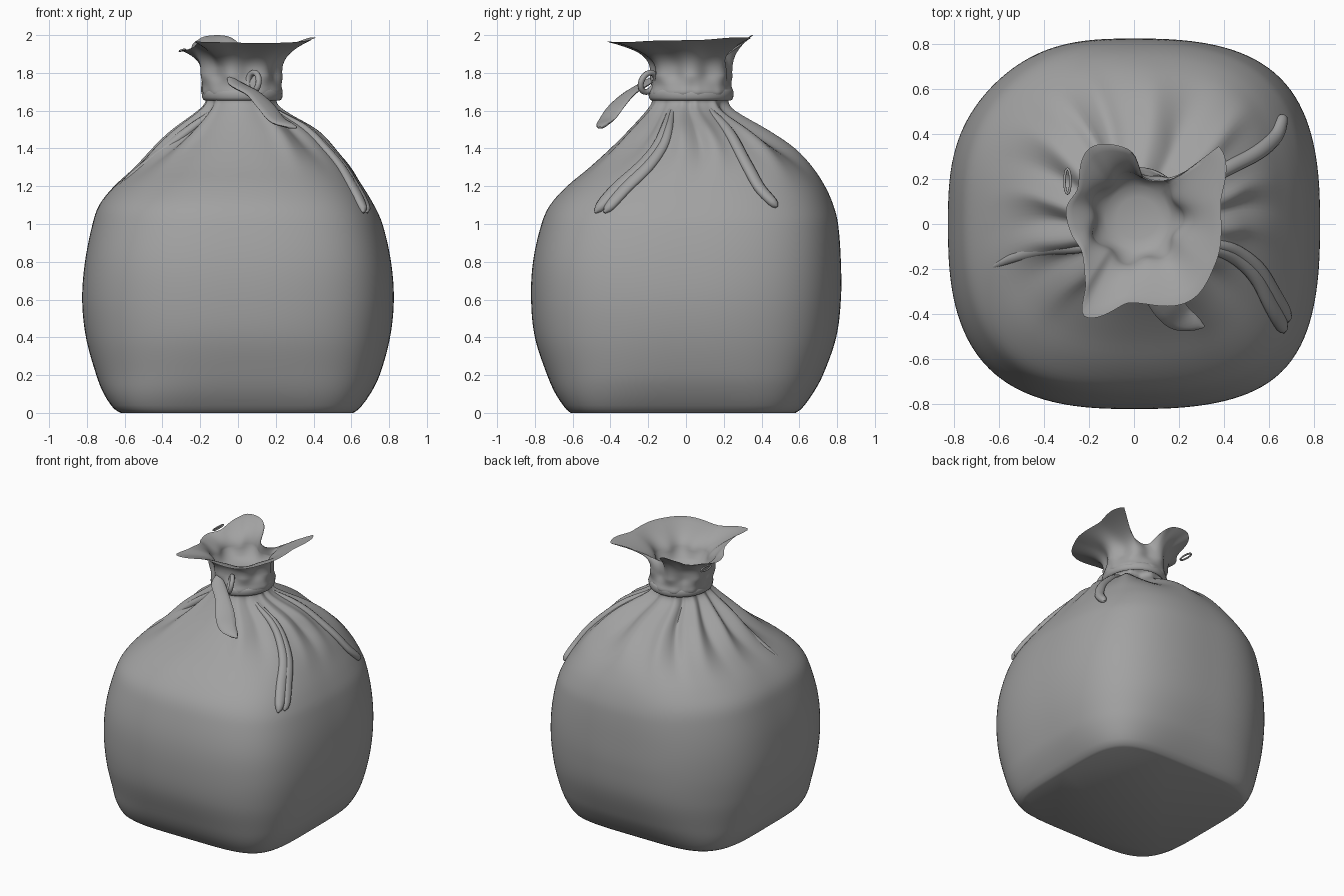
import bpy, bmesh, math
from mathutils import Vector

if "Cube" in bpy.data.objects:
    bpy.data.objects.remove(bpy.data.objects["Cube"])

N = 160  # points around the sack

# Dark grey cloth
CLOTH = bpy.data.materials.new("grey_cloth")
CLOTH.diffuse_color = (.36, .36, .36, 1)
CLOTH.use_nodes = True
CLOTH.node_tree.nodes["Principled BSDF"].inputs["Base Color"].default_value = CLOTH.diffuse_color

# Height, left x, right x, front y, back y, squareness of the cross-section
SECTIONS = [
    (0.00, -.62, .61, -.61, .58, 4.6), (0.02, -.655, .64, -.635, .61, 4.4),
    (0.10, -.71, .70, -.69, .67, 3.7), (0.20, -.75, .75, -.735, .725, 3.2),
    (0.40, -.805, .805, -.80, .795, 2.8), (0.60, -.825, .825, -.82, .82, 2.7),
    (0.80, -.81, .81, -.81, .82, 2.7), (1.00, -.77, .765, -.765, .805, 2.65),
    (1.10, -.735, .72, -.72, .78, 2.6), (1.20, -.655, .66, -.63, .735, 2.5),
    (1.30, -.54, .59, -.51, .665, 2.4), (1.40, -.43, .50, -.40, .56, 2.25),
    (1.50, -.32, .40, -.30, .41, 2.1), (1.60, -.20, .24, -.21, .25, 2),
    (1.65, -.165, .20, -.18, .22, 2), (1.69, -.19, .235, -.195, .25, 2),
    (1.73, -.195, .23, -.185, .24, 2), (1.80, -.20, .22, -.18, .235, 2)]

# How much fuller or flatter each corner is: angle, change of squareness
CORNERS = [(-45, .35), (45, .2), (135, -.25), (225, .1)]

# Shoulder folds: angle, angular width, radial amount
FOLDS = [(175, 5, .04), (188, 5, -.04), (200, 6, .05), (214, 6, -.05), (228, 5, .03),
         (160, 6, -.05), (146, 6, .05), (126, 5, -.07), (112, 6, .05), (64, 11, -.09),
         (42, 6, .05), (10, 5, .03), (0, 4, -.03), (-12, 5, .03), (-45, 7, -.04),
         (-62, 6, .03), (85, 8, .03)]

# Plan outline of the flared mouth: x, y, z
RIM = [(-.17, .35, 1.995), (-.22, .31, 1.97), (-.25, .16, 1.93), (-.30, .07, 1.92),
       (-.28, -.04, 1.92), (-.23, -.13, 1.94), (-.215, -.27, 1.96), (-.22, -.41, 1.965),
       (-.02, -.35, 1.96), (.25, -.34, 1.96), (.36, -.18, 1.97), (.385, .09, 1.975),
       (.375, .345, 1.985), (.27, .26, 1.94), (.16, .20, 1.89), (.04, .21, 1.89),
       (0, .31, 1.96), (-.06, .345, 1.995)]


def hermite(table, x):
    """Smooth interpolation of table rows keyed on the first column."""
    i = max(j for j in range(len(table) - 1) if table[j][0] <= x or j == 0)
    a, b = table[i], table[i + 1]
    p, q = table[max(i - 1, 0)], table[min(i + 2, len(table) - 1)]
    h = b[0] - a[0]
    t = min(max((x - a[0]) / h, 0), 1)
    out = []
    for k in range(1, len(a)):
        ma = (b[k] - p[k]) / (b[0] - p[0]) * h
        mb = (q[k] - a[k]) / (q[0] - a[0]) * h
        out.append((2*t**3 - 3*t*t + 1) * a[k] + (t**3 - 2*t*t + t) * ma
                   + (3*t*t - 2*t**3) * b[k] + (t**3 - t*t) * mb)
    return out


def angle_gap(th, deg):
    return (math.degrees(th) - deg + 180) % 360 - 180


def surface(th, z, grow=0.0, folds=True):
    """Point on the sack at angle th (radians) and height z."""
    x0, x1, y0, y1, n = hermite(SECTIONS, z)
    a, b = (x1 - x0) / 2, (y1 - y0) / 2
    n += sum(k * math.exp(-(angle_gap(th, d) / 28) ** 2) for d, k in CORNERS) * min(1, max(0, (1.5 - z) * 3))
    c, s = math.cos(th), math.sin(th)
    r = (abs(c / a) ** n + abs(s / b) ** n) ** (-1 / n)
    if folds:
        fade = math.exp(-((z - 1.47) / .15) ** 2)
        for ang, w, amp in FOLDS:
            r += .8 * amp * fade * math.exp(-(angle_gap(th, ang) / w) ** 2)
        r *= 1 + .07 * math.cos(7 * th) * math.exp(-((z - 1.79) / .04) ** 2)
    r += grow
    return Vector(((x0 + x1) / 2 + r * c, (y0 + y1) / 2 + r * s, z))


def make(name, rings, close_ring=False):
    """Skin a list of vertex rings into a smooth object."""
    bm = bmesh.new()
    vs = [[bm.verts.new(p) for p in ring] for ring in rings]
    m = len(rings[0])
    for i in range(len(vs) if close_ring else len(vs) - 1):
        a, b = vs[i], vs[(i + 1) % len(vs)]
        for j in range(m):
            k = (j + 1) % m
            bm.faces.new((a[j], a[k], b[k], b[j]))
    if not close_ring:
        bm.faces.new(vs[0][::-1])
        bm.faces.new(vs[-1])
    bmesh.ops.recalc_face_normals(bm, faces=bm.faces)
    me = bpy.data.meshes.new(name)
    bm.to_mesh(me)
    bm.free()
    me.materials.append(CLOTH)
    ob = bpy.data.objects.new(name, me)
    bpy.context.collection.objects.link(ob)
    bpy.ops.object.select_all(action='DESELECT')
    ob.select_set(True)
    bpy.context.view_layer.objects.active = ob
    bpy.ops.object.shade_smooth_by_angle(angle=math.radians(50))


def strip(name, pts, widths, thick, side_fn, close=False, seg=12):
    """Flattened tube along pts; side_fn(point, tangent) gives its width direction."""
    rings = []
    n = len(pts)
    for i, p in enumerate(pts):
        nxt = pts[(i + 1) % n] if close else pts[min(i + 1, n - 1)]
        prv = pts[i - 1] if close else pts[max(i - 1, 0)]
        t = (nxt - prv).normalized()
        side = side_fn(p, t)
        side = (side - t * side.dot(t)).normalized()
        up = side.cross(t)
        w = widths[i]
        rings.append([p + side * w * math.cos(u) + up * min(thick, w) * math.sin(u)
                      for u in (2 * math.pi * j / seg for j in range(seg))])
    make(name, rings, close)


# Sack body, neck, flared mouth and inner funnel as one skin
angles = [2 * math.pi * i / N for i in range(N)]
polar = sorted((math.atan2(y, x - .03) % (2 * math.pi), math.hypot(x - .03, y), z)
               for x, y, z in RIM)
tau = 2 * math.pi
polar = ([(a - tau, r, z) for a, r, z in polar[-3:]] + polar
         + [(a + tau, r, z) for a, r, z in polar[:3]])


def mouth(th, t, inset=0.0):
    r, z = hermite(polar, th)
    rim = Vector((.03 + (r - inset * .3) * math.cos(th), (r - inset * .3) * math.sin(th), z))
    p = surface(th, 1.8, -inset).lerp(rim, t ** 2)
    p.z = 1.8 + (z - 1.8) * (t ** .8)
    return p


heights = [0, .008, .02, .04, .07] + [.1 + .025 * i for i in range(60)]
heights += [1.6 + .0125 * i for i in range(17)]
rings = [[surface(a, z) for a in angles] for z in heights]
steps = [i / 10 for i in range(1, 11)]
rings += [[mouth(a, t) for a in angles] for t in steps]
rings += [[mouth(a, t, .018) for a in angles] for t in steps[::-1]]
rings += [[surface(a, z, g, False) for a in angles]
          for z, g in ((1.78, -.04), (1.755, -.07), (1.74, -.12))]
make("sack", rings)

# Soft band wound round the neck, mostly sunk in the cloth
band_pts = [surface(a, 1.685, -.01, False) for a in angles[::2]]
strip("neck_band", band_pts, [.03] * len(band_pts), .014,
      lambda p, t: Vector((0, 0, 1)), close=True)


def outward(p):
    """Approximate shoulder normal."""
    return Vector((p.x, p.y, .55 * math.hypot(p.x, p.y))).normalized()


# Gathered cloth strands on the shoulder: key, angle, height, half width
def shoulder_strand(name, table, lift, shift=0):
    pts, widths = [], []
    for i in range(33):
        ang, z, w = hermite(table, i / 32)
        pts.append(surface(math.radians(ang + shift), z, lift - .03 * (1 - i / 32) ** 3, False))
        widths.append(w)
    strip(name, pts, widths, .024, lambda p, t: t.cross(outward(p)))


front = [(0, -30, 1.62, .012), (.25, -27, 1.5, .025), (.5, -29, 1.37, .032),
         (.8, -33, 1.2, .038), (.95, -35, 1.09, .03), (1, -36, 1.06, .006)]
shoulder_strand("front_strand_outer", front, .006, -1)
shoulder_strand("front_strand_inner", front, .004, 2.5)
shoulder_strand("back_strand", [(0, 33, 1.62, .012), (.25, 27, 1.5, .03), (.5, 24, 1.37, .033),
                                (.8, 28, 1.2, .033), (.95, 33, 1.11, .026), (1, 34, 1.09, .008)], .006)
shoulder_strand("left_fold", [(0, 215, 1.6, .015), (.4, 206, 1.45, .03), (.8, 202, 1.28, .025),
                              (1, 201, 1.17, .006)], -.016)

# Loose tie end hanging off the front of the neck
tie = [(0, -.04, -.17, 1.77, .02), (.15, -.01, -.22, 1.74, .045), (.4, .08, -.30, 1.69, .05),
       (.65, .15, -.37, 1.62, .065), (.85, .21, -.42, 1.55, .06), (.96, .28, -.445, 1.52, .03),
       (1, .31, -.455, 1.51, .006)]
rows = [hermite(tie, i / 28) for i in range(29)]
strip("tie_end", [Vector(r[:3]) for r in rows], [r[3] for r in rows], .014,
      lambda p, t: Vector((.59, .69, .12)))


# Small loops: knot loop in front, scrap loop beside the mouth
def small_loop(name, centre, u, v, thick):
    pts = [Vector(centre) + Vector(u) * math.cos(a) + Vector(v) * math.sin(a)
           for a in angles[::8]]
    axis = Vector(u).cross(Vector(v))
    strip(name, pts, [thick] * len(pts), thick, lambda p, t: axis, close=True, seg=8)


small_loop("knot_loop", (.08, -.20, 1.75), (.03, -.035, .01), (0, .02, .05), .016)
small_loop("scrap_loop", (-.295, .19, 1.92), (0, .055, 0), (.013, 0, .004), .006)
